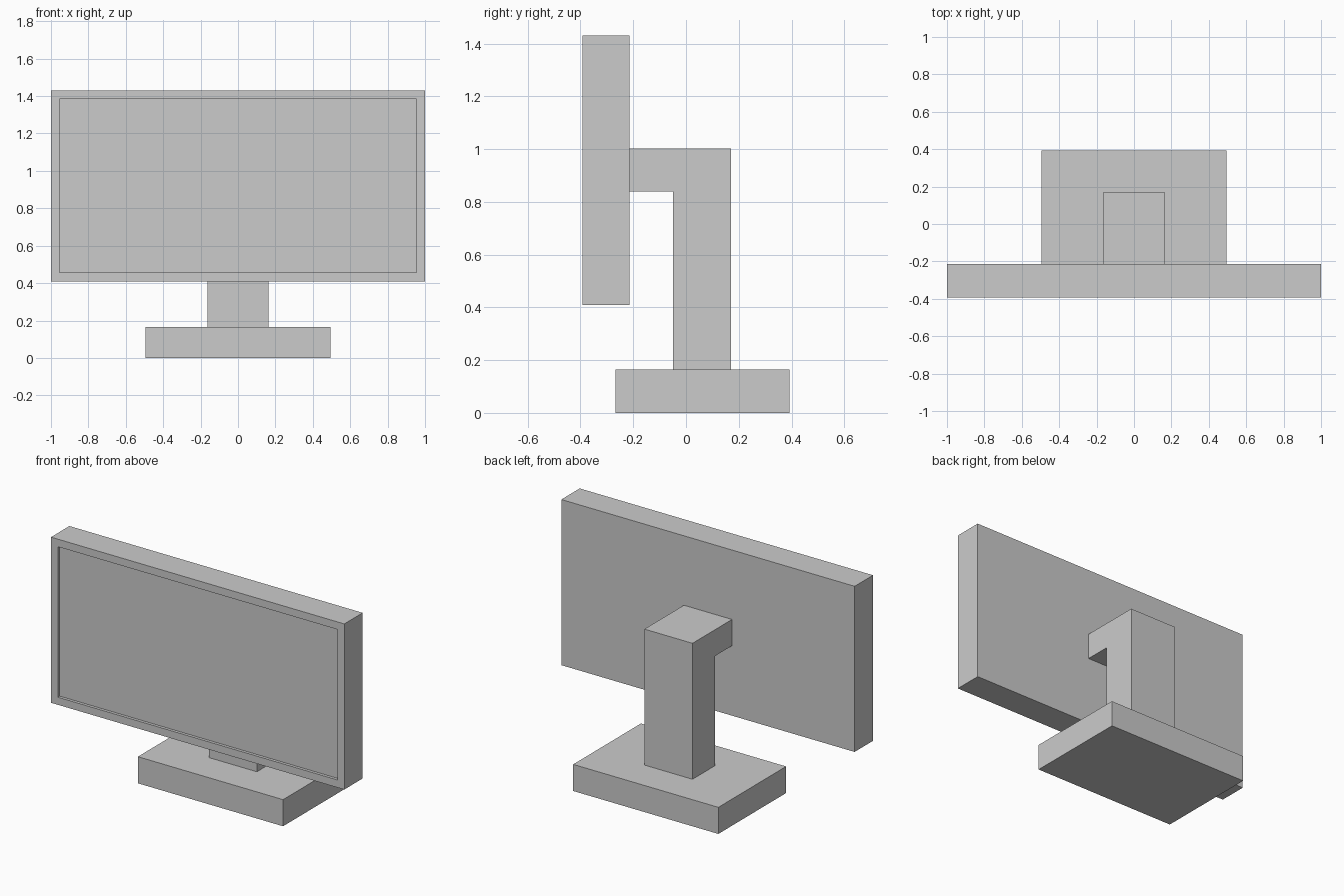
import bpy, bmesh

if "Cube" in bpy.data.objects:
    bpy.data.objects.remove(bpy.data.objects["Cube"])


def finish(name, bm):
    bmesh.ops.recalc_face_normals(bm, faces=bm.faces)
    mesh = bpy.data.meshes.new(name)
    bm.to_mesh(mesh)
    bm.free()
    obj = bpy.data.objects.new(name, mesh)
    bpy.context.collection.objects.link(obj)
    return obj


def box(x, y, z):
    """Box mesh from (min, max) ranges."""
    bm = bmesh.new()
    bmesh.ops.create_cube(bm, size=1)
    for v in bm.verts:
        v.co = [r[0] if c < 0 else r[1] for c, r in zip(v.co, (x, y, z))]
    bm.normal_update()
    return bm


# Base slab
finish("base", box((-0.495, 0.495), (-0.268, 0.392), (0, 0.164)))

# Stand: hooked side profile extruded across x
profile = [(-0.05, 0.164), (0.171, 0.164), (0.171, 1.002),
           (-0.214, 1.002), (-0.214, 0.84), (-0.05, 0.84)]
bm = bmesh.new()
side = bm.faces.new([bm.verts.new((-0.164, y, z)) for y, z in profile])
ext = bmesh.ops.extrude_face_region(bm, geom=[side], use_keep_orig=True)
moved = [g for g in ext["geom"] if isinstance(g, bmesh.types.BMVert)]
bmesh.ops.translate(bm, verts=moved, vec=(0.328, 0, 0))
finish("stand", bm)

# Monitor panel: bezel inset on the front, display pushed back
bm = box((-1, 1), (-0.393, -0.214), (0.409, 1.43))
front = min(bm.faces, key=lambda f: f.calc_center_median().y)
bmesh.ops.inset_region(bm, faces=[front], thickness=0.066)
ext = bmesh.ops.extrude_discrete_faces(bm, faces=[front])
bmesh.ops.translate(bm, verts=ext["faces"][0].verts, vec=(0, 0.018, 0))
finish("monitor_panel", bm)
